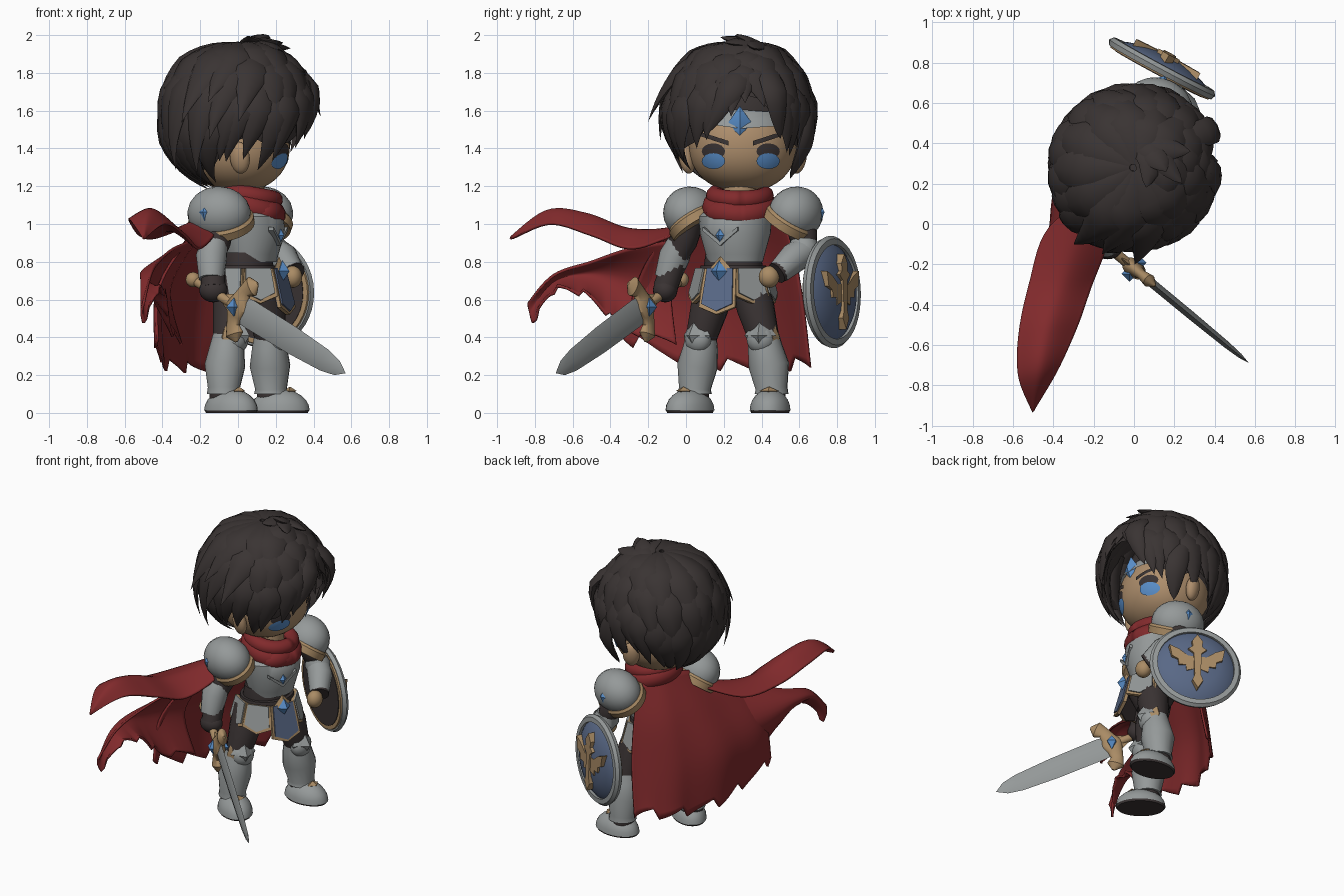
import bpy, bmesh, random
from math import sin, cos, pi, radians
from mathutils import Vector as V, Matrix

random.seed(4)
cube = bpy.data.objects.get("Cube")
if cube:
    bpy.data.objects.remove(cube)

def material(name, *rgb):
    m = bpy.data.materials.new(name)
    m.use_nodes = True
    m.diffuse_color = (*rgb, 1)
    shader = next(n for n in m.node_tree.nodes if n.type == 'BSDF_PRINCIPLED')
    shader.inputs["Base Color"].default_value = (*rgb, 1)
    return m

HAIR = material("dark brown hair", .042, .034, .033)
SKIN = material("skin", .42, .27, .15)
STEEL = material("steel", .3, .32, .32)
RED = material("red cloth", .22, .023, .025)
GOLD = material("tan gold trim", .4, .26, .13)
BLUE = material("slate blue", .1, .14, .24)
GEM = material("bright blue", .1, .27, .58)
CLOTH = material("dark cloth", .042, .033, .033)

# ---- helpers ----
def finish(bm, name, mat, sharp=40):
    bmesh.ops.remove_doubles(bm, verts=bm.verts, dist=1e-5)
    bmesh.ops.recalc_face_normals(bm, faces=bm.faces)
    for f in bm.faces:
        f.smooth = True
    for e in bm.edges:
        e.smooth = e.calc_face_angle(0) < radians(sharp)
    mesh = bpy.data.meshes.new(name)
    bm.to_mesh(mesh)
    bm.free()
    mesh.materials.append(mat)
    obj = bpy.data.objects.new(name, mesh)
    bpy.context.scene.collection.objects.link(obj)
    return obj

def spline(pts, n):
    """Evenly sampled smooth curve through the given points."""
    p = [V(q) for q in pts]
    out = []
    for k in range(n):
        s = k / (n - 1) * (len(p) - 1)
        i = min(int(s), len(p) - 2)
        t = s - i
        a, b, c, d = p[max(i - 1, 0)], p[i], p[i + 1], p[min(i + 2, len(p) - 1)]
        out.append(b + (c - a) * t / 2 + (a * 2 - b * 5 + c * 4 - d) * t * t / 2
                   + (b * 3 - a - c * 3 + d) * t ** 3 / 2)
    return out

def sheet(bm, rows, closed=True):
    vs = [[bm.verts.new(p) for p in r] for r in rows]
    for a, b in zip(vs, vs[1:]):
        for i in range(0 if closed else 1, len(a)):
            bm.faces.new((a[i - 1], a[i], b[i], b[i - 1]))
    return vs

def loft(bm, rings):
    vs = sheet(bm, rings)
    bm.faces.new(vs[0])
    bm.faces.new(vs[-1])

def add_tube(bm, pts, radii, ups, sides, flat):
    rings = []
    for i, p in enumerate(pts):
        t = pts[min(i + 1, len(pts) - 1)] - pts[max(i - 1, 0)]
        side = t.cross(ups[i]).normalized()
        n = side.cross(t).normalized() * flat
        rings.append([p + (side * cos(2 * pi * k / sides) + n * sin(2 * pi * k / sides)) * radii[i]
                      for k in range(sides)])
    loft(bm, rings)

def tube(name, pts, radii, mat, up=(1, .1, 0), sides=16, flat=1):
    bm = bmesh.new()
    add_tube(bm, [V(p) for p in pts], radii, [V(up)] * len(pts), sides, flat)
    return finish(bm, name, mat)

def lathe(name, rings, M, mat, sides=32):
    """Rings are (height, x radius, y radius)."""
    bm = bmesh.new()
    loft(bm, [[M @ V((rx * cos(2 * pi * k / sides), ry * sin(2 * pi * k / sides), z))
               for k in range(sides)] for z, rx, ry in rings])
    return finish(bm, name, mat)

def ball(name, M, radii, mat, cut=None, seg=24):
    bm = bmesh.new()
    bmesh.ops.create_uvsphere(bm, u_segments=seg, v_segments=max(seg // 2, 2), radius=1)
    if cut is not None:
        bmesh.ops.bisect_plane(bm, geom=bm.verts[:] + bm.edges[:] + bm.faces[:], clear_inner=True,
                               plane_co=(0, 0, cut), plane_no=(0, 0, 1))
    bm.transform(M @ Matrix.Diagonal((*radii, 1)))
    return finish(bm, name, mat)

def gem(name, M, size, mat=GEM):
    return ball(name, M, size, mat, seg=4)

def plate(name, outline, M, depth, mat):
    """Outline in the local YZ plane, thickened along local X."""
    bm = bmesh.new()
    loft(bm, [[M @ V((x, y, z)) for y, z in outline] for x in (0, depth)])
    return finish(bm, name, mat)

T = lambda x, y, z: Matrix.Translation((x, y, z))
R = lambda deg, axis: Matrix.Rotation(radians(deg), 4, axis)
BODY = T(.05, .25, 0) @ R(-22, 'Z')      # x forward, y to the left side

# ---- head and face ----
HEAD, HR, POW = V((0, .3, 1.42)), V((.275, .285, .25)), 2.2
bm = bmesh.new()
bmesh.ops.create_uvsphere(bm, u_segments=40, v_segments=24, radius=1)
for v in bm.verts:
    v.co /= sum(abs(c) ** POW for c in v.co) ** (1 / POW)
    v.co = HEAD + v.co * HR
finish(bm, "head", SKIN)

def decal(name, outline, lift, mat):
    """Thin patch that follows the face."""
    mid = sum((V(p) for p in outline), V((0, 0))) / len(outline)
    edge = [V(a).lerp(V(b), k / 4) for a, b in zip(outline, outline[1:] + outline[:1]) for k in range(4)]
    rings = []
    for s in (1, .75, .5, .25, 0):
        ring = []
        for p in edge:
            y, z = mid.lerp(p, s)
            rest = 1 - abs((y - HEAD.y) / HR.y) ** POW - abs((z - HEAD.z) / HR.z) ** POW
            ring.append(V((HEAD.x + HR.x * max(rest, 0) ** (1 / POW) + lift, y, z)))
        rings.append(ring)
    bm = bmesh.new()
    sheet(bm, rings)
    return finish(bm, name, mat)

def oval(y, z, ry, rz):
    return [(y + ry * cos(k * pi / 8), z + rz * sin(k * pi / 8)) for k in range(16)]

for s, side in ((-1, "right"), (1, "left")):
    y = .29 + .145 * s
    decal(side + "_eye_lash", oval(y, 1.385, .062, .042), .005, CLOTH)
    decal(side + "_iris", oval(y, 1.333, .062, .042), .009, GEM)
    decal(side + "_eyebrow", [(y - .08 * s, 1.415), (y + .07 * s, 1.465), (y + .06 * s, 1.485),
                              (y - .08 * s, 1.44)], .008, HAIR)
    ball(side + "_ear", T(.01, .3 + .295 * s, 1.35) @ R(25 * s, 'Z') @ R(-10 * s, 'X'), (.055, .04, .085), SKIN)
decal("headband", [(.1, 1.53), (.29, 1.505), (.5, 1.52), (.5, 1.59), (.29, 1.605), (.1, 1.59)], .02, STEEL)
gem("headband_jewel", T(.265, .285, 1.54), (.035, .06, .085))
tube("neck", [(.05, .28, 1.0), (.05, .29, 1.25)], [.09, .09], SKIN)

# ---- hair: shell plus layered pointed locks ----
HAIRLINE = [(0, 78), (14, 82), (28, 101), (45, 117), (65, 123), (85, 112), (100, 118), (125, 144), (180, 150)]
CROWN = V((0, .28, 1.57))

def hairline(az):
    a = abs((az - 5 + 180) % 360 - 180)
    for (a0, p0), (a1, p1) in zip(HAIRLINE, HAIRLINE[1:]):
        if a <= a1:
            return p0 + (p1 - p0) * (a - a0) / (a1 - a0)

def on_hair(az, pol, k):
    a, p = radians(az), radians(pol)
    return CROWN + V((.41 * sin(p) * cos(a), .39 * sin(p) * sin(a), .39 * cos(p))) * k

bm = bmesh.new()
sheet(bm, [[on_hair(az, (hairline(az) - 6) * j / 16, .95) for az in range(0, 360, 6)] for j in range(17)])
finish(bm, "hair_shell", HAIR, 80)
ball("hair_inner", T(-.08, .29, 1.57), (.3, .31, .31), HAIR)

bm = bmesh.new()
for start, end, count, width in ((.45, 1.09, 26, .09), (.18, .88, 20, .1), (.02, .62, 13, .115)):
    for i in range(count):
        az = (i + .5) * 360 / count + random.uniform(-5, 5)
        part = 1 if az < 180 else -1
        reach = end + random.uniform(-.08, .04)
        flick = random.uniform(.06, .13) + (.17 if 220 < az < 290 and end < 1 else 0)
        pts, ups, radii = [], [], []
        for k in range(12):
            t = k / 11
            a = az + part * 20 * (t - .6) * abs(sin(radians(az)))
            p = on_hair(a, hairline(az) * (start + (reach - start) * t), .945 + .035 * sin(pi * t) + flick * t ** 3)
            pts.append(p)
            ups.append(p - CROWN)
            radii.append(width * min(.5 + 1.2 * t, 1.9 * (1 - t)))
        add_tube(bm, pts, radii, ups, 8, .4)
for line in (((.0, .42, 1.9), (.1, .35, 1.955), (.24, .2, 1.96)),          # crown tuft
             ((.0, .42, 1.9), (.08, .33, 1.955), (.06, .18, 1.99)),
             ((.0, .42, 1.9), (.12, .38, 1.94), (.28, .36, 1.93)),
             ((.0, .42, 1.9), (.1, .34, 1.96), (.16, .26, 2.0)),
             ((.18, .36, 1.88), (.4, .24, 1.72), (.36, .1, 1.47)),         # parted fringe
             ((.18, .4, 1.88), (.39, .47, 1.7), (.33, .5, 1.45)),
             ((.14, .66, 1.58), (.18, .63, 1.42), (.13, .55, 1.24))):      # side lock
    pts = spline(line, 9)
    add_tube(bm, pts, [.04, .055, .065, .07, .07, .06, .045, .025, 0], [p - CROWN for p in pts], 8, .4)
finish(bm, "hair_locks", HAIR, 50)

# ---- scarf ----
for n, (z, major, minor, tilt) in enumerate(((1.09, .13, .07, 18), (1.15, .13, .05, 10))):
    M = T(.06, .285, z) @ R(tilt, 'Y')
    bm = bmesh.new()
    turns = [2 * pi * k / 36 for k in range(37)]
    loft(bm, [[M @ V(((major + minor * cos(b)) * cos(a), (major + minor * cos(b)) * sin(a), minor * sin(b)))
               for b in turns[:36:3]] for a in turns])
    finish(bm, "scarf_fold_%d" % n, RED)
ball("scarf_front", BODY @ T(.11, .01, 1.06), (.08, .12, .075), RED)

# ---- torso, belt and skirt plates ----
lathe("waist", [(.6, .1, .13), (.7, .15, .17), (.85, .12, .15)], BODY, CLOTH)
lathe("breastplate", [(.8, .125, .15), (.84, .135, .16), (.95, .17, .19), (1.04, .16, .2), (1.12, .08, .1)],
      BODY @ T(.02, .02, 0), STEEL)
lathe("belt", [(.72, .17, .185), (.78, .16, .175)], BODY, CLOTH)
plate("chest_ridge", [(-.1, .985), (0, .91), (.1, .985), (.1, .965), (0, .885), (-.1, .965)],
      BODY @ T(.16, 0, 0), .03, STEEL)
gem("chest_jewel", BODY @ T(.19, 0, .94), (.02, .025, .035))
gem("buckle_frame", BODY @ T(.18, 0, .75), (.035, .075, .08), GOLD)
gem("buckle_jewel", BODY @ T(.2, 0, .75), (.04, .045, .058))
for az in (0, 50, -50, 98, -98):
    M = BODY @ R(az, 'Z') @ T(.165, 0, .76) @ R(-14, 'Y')
    w, h = (.09, .25) if az == 0 else (.085, .19)
    shape = lambda d: [(-w + d, 0), (w - d, 0), (w * 1.15 - d, .04 - h + d), (0, d - h), (d - w * 1.15, .04 - h + d)]
    plate("skirt_lining_%d" % az, shape(.002), M @ T(-.006, 0, 0), .006, CLOTH)
    plate("skirt_trim_%d" % az, shape(0), M, .018, GOLD)
    plate("skirt_plate_%d" % az, shape(.016), M @ T(.012, 0, 0), .014, BLUE if az == 0 else STEEL)

# ---- shoulders, legs and feet on both sides ----
for s, side in ((-1, "right"), (1, "left")):
    M = BODY @ T(-.055, .3 * s + .035, 1.055) @ R(-34 * s, 'X')
    ball(side + "_shoulder_guard", M, (.172, .14, .145), STEEL, cut=-.35)
    lathe(side + "_shoulder_trim", [(-.08, .15, .12), (-.085, .178, .148), (-.04, .182, .15), (-.025, .17, .138),
                                    (-.025, .15, .12)], M, GOLD)
    gem(side + "_shoulder_jewel", M @ T(-.03, .1 * s, .075) @ R(40 * s, 'X'), (.04, .028, .05))
    f = .01 + .04 * s
    leg = lambda x, y, z: BODY @ V((x + f, y * s, z))
    tube(side + "_thigh", [leg(-.02, .1, .7), leg(0, .15, .55), leg(0, .2, .38)], [.1, .1, .08], CLOTH)
    tube(side + "_greave", [leg(0, .195, .41), leg(-.005, .2, .35), leg(-.01, .22, .25), leg(-.01, .235, .13),
                            leg(-.01, .235, .1)], [.082, .092, .108, .085, .09], STEEL)
    lathe(side + "_ankle", [(.04, .075, .075), (.12, .075, .075)], BODY @ T(f - .01, .235 * s, 0), CLOTH)
    K = BODY @ T(.045 + f, .195 * s, .4) @ R(12 * s, 'Z')
    gem(side + "_knee_trim", K @ T(-.02, .07 * s, .0), (.05, .03, .075), GOLD)
    gem(side + "_knee_plate", K @ T(.01, 0, .01), (.075, .085, .115), STEEL)
    ball(side + "_knee_guard", K @ T(0, 0, -.01), (.06, .075, .075), STEEL)
    F = BODY @ T(.035 + f, .245 * s, .012) @ R(16 * s, 'Z')
    ball(side + "_boot", F, (.16, .108, .115), STEEL, cut=0)
    lathe(side + "_sole", [(-.012, .15, .1), (.004, .158, .106)], F, CLOTH)
    gem(side + "_ankle_trim", F @ T(.055, 0, .105), (.035, .05, .022), GOLD)

# ---- arms ----
tube("right_arm", spline([(-.08, .03, 1.06), (-.11, -.01, .92), (-.13, -.06, .8), (-.13, -.11, .66)], 9),
     [.075] * 4 + [.065] * 5, CLOTH)
tube("right_gauntlet", [(-.125, -.03, .9), (-.14, -.06, .83), (-.14, -.1, .71)], [.07, .083, .068], STEEL)
ball("right_glove", T(-.13, -.11, .65), (.075, .065, .065), CLOTH)
tube("left_arm", spline([(.12, .57, 1.06), (.15, .62, .94), (.2, .62, .85), (.3, .48, .74)], 9),
     [.075] * 4 + [.06] * 5, CLOTH, up=(0, 0, 1))
tube("left_elbow_guard", [(.17, .625, .91), (.18, .625, .87), (.21, .61, .82)], [.07, .083, .07], STEEL)
tube("left_gauntlet", [(.18, .63, .86), (.24, .57, .82), (.29, .49, .745)], [.075, .08, .062], STEEL)
ball("left_fist", T(.29, .44, .72), (.05, .055, .058), GOLD)

# ---- sword ----
base, tip = V((0, -.22, .56)), V((.57, -.69, .21))
along = (tip - base).normalized()
flat_dir = along.cross(V((0, 0, 1))).normalized()
across = flat_dir.cross(along)
tube("sword_blade", [base.lerp(tip, t) for t in (0, .1, .5, .8, .92, 1)], [.07, .078, .075, .062, .042, 0], STEEL,
     up=flat_dir, sides=4, flat=.28)
tube("sword_grip", [base, base - along * .34], [.025, .025], GOLD)
ball("sword_pommel", Matrix.Translation(base - along * .34), (.04, .04, .04), GOLD)
guard = spline([base + across * a + along * b for a, b in ((-.17, .07), (-.1, .01), (0, 0), (.1, .01), (.17, .07))], 9)
tube("sword_guard", guard, [.01, .055, .04, .05, .075, .05, .04, .055, .01], GOLD, up=flat_dir, flat=.6)
tube("sword_collar", [base - along * .1, base, base + along * .12], [.03, .075, 0], GOLD, up=flat_dir, sides=4, flat=.5)
for s in (-1, 1):
    gem("guard_jewel_%d" % s, Matrix.Translation(base + flat_dir * .035 * s), (.04, .04, .05))

# ---- shield ----
face = V((.47, .88, .03)).normalized()
turn = Matrix.Translation((.14, .775, .64)) @ face.to_track_quat('X', 'Z').to_matrix().to_4x4()
axis = turn @ R(90, 'Y')
lathe("shield_back", [(-.036, .25, .25), (-.02, .25, .25)], axis, CLOTH)
lathe("shield_back_trim", [(-.032, .275, .275), (-.02, .28, .28)], axis, GOLD, 40)
lathe("shield_rim", [(-.02, .25, .25), (-.024, .288, .288), (.0, .298, .298), (.02, .282, .282), (.022, .25, .25),
                     (-.01, .25, .25)], axis, STEEL, 40)
lathe("shield_face", [(.0, .255, .255), (.028, .22, .22), (.05, .15, .15), (.064, .07, .07), (.068, 0, 0)], axis, BLUE, 40)
emblem = turn @ T(.03, 0, 0)
plate("emblem_post", [(0, -.2), (.035, -.14), (.02, -.1), (.025, .06), (.06, .09), (.03, .11), (.035, .15), (0, .2),
                      (-.035, .15), (-.03, .11), (-.06, .09), (-.025, .06), (-.02, -.1), (-.035, -.14)], emblem, .048, GOLD)
for s in (-1, 1):
    plate("emblem_wing_%d" % s, [(s * y, z) for y, z in ((.01, -.05), (.07, -.07), (.075, -.03), (.12, -.03), (.125, .01),
                                 (.165, .03), (.18, .11), (.12, .085), (.06, .04), (.01, .04))], emblem, .038, GOLD)

# ---- cape and its two blown tails ----
def cloth(name, rows, jag=0, ripple=0, nu=33, nv=17):
    lines = [spline(c, nv) for c in zip(*[spline(r, nu) for r in rows])]
    for i, line in enumerate(lines):
        for j, p in enumerate(line):
            t = j / (nv - 1)
            p.x += ripple * t * sin(i * .6)
            p.z += jag * t ** 6 * (i % 6) / 5
    bm = bmesh.new()
    sheet(bm, lines, closed=False)
    mod = finish(bm, name, RED, 70).modifiers.new("thickness", 'SOLIDIFY')
    mod.thickness, mod.offset = .014, 0

cloth("cape", [[(.03, .5, 1.08), (-.07, .36, 1.13), (-.12, .2, 1.12), (-.14, .06, 1.06)],
               [(.01, .57, .85), (-.18, .4, .86), (-.28, .12, .87), (-.28, -.14, .9)],
               [(-.01, .62, .58), (-.25, .41, .56), (-.4, .08, .58), (-.42, -.27, .66)],
               [(-.06, .66, .24), (-.27, .43, .21), (-.4, .06, .24), (-.43, -.33, .36)]], .07, .012)
cloth("lower_tail", [[(-.22, -.04, .92), (-.34, -.3, .87), (-.42, -.5, .8), (-.46, -.7, .73), (-.5, -.84, .58)],
                     [(-.36, -.08, .66), (-.47, -.32, .7), (-.51, -.52, .73), (-.51, -.7, .69), (-.51, -.83, .53)],
                     [(-.3, -.05, .36), (-.36, -.32, .43), (-.38, -.52, .6), (-.42, -.7, .63), (-.5, -.81, .46)]], .04)
cloth("upper_tail", [[(-.2, .16, 1.02), (-.43, -.03, .93), (-.52, -.3, .94), (-.57, -.55, 1.0), (-.57, -.76, 1.02), (-.5, -.93, .92)],
                     [(-.15, .12, 1.05), (-.28, -.07, .98), (-.36, -.3, .97), (-.43, -.52, 1.05), (-.47, -.73, 1.07), (-.5, -.925, .93)],
                     [(-.1, .06, 1.0), (-.14, -.12, .92), (-.21, -.3, .87), (-.28, -.5, .94), (-.38, -.72, 1.0), (-.5, -.92, .92)]])
